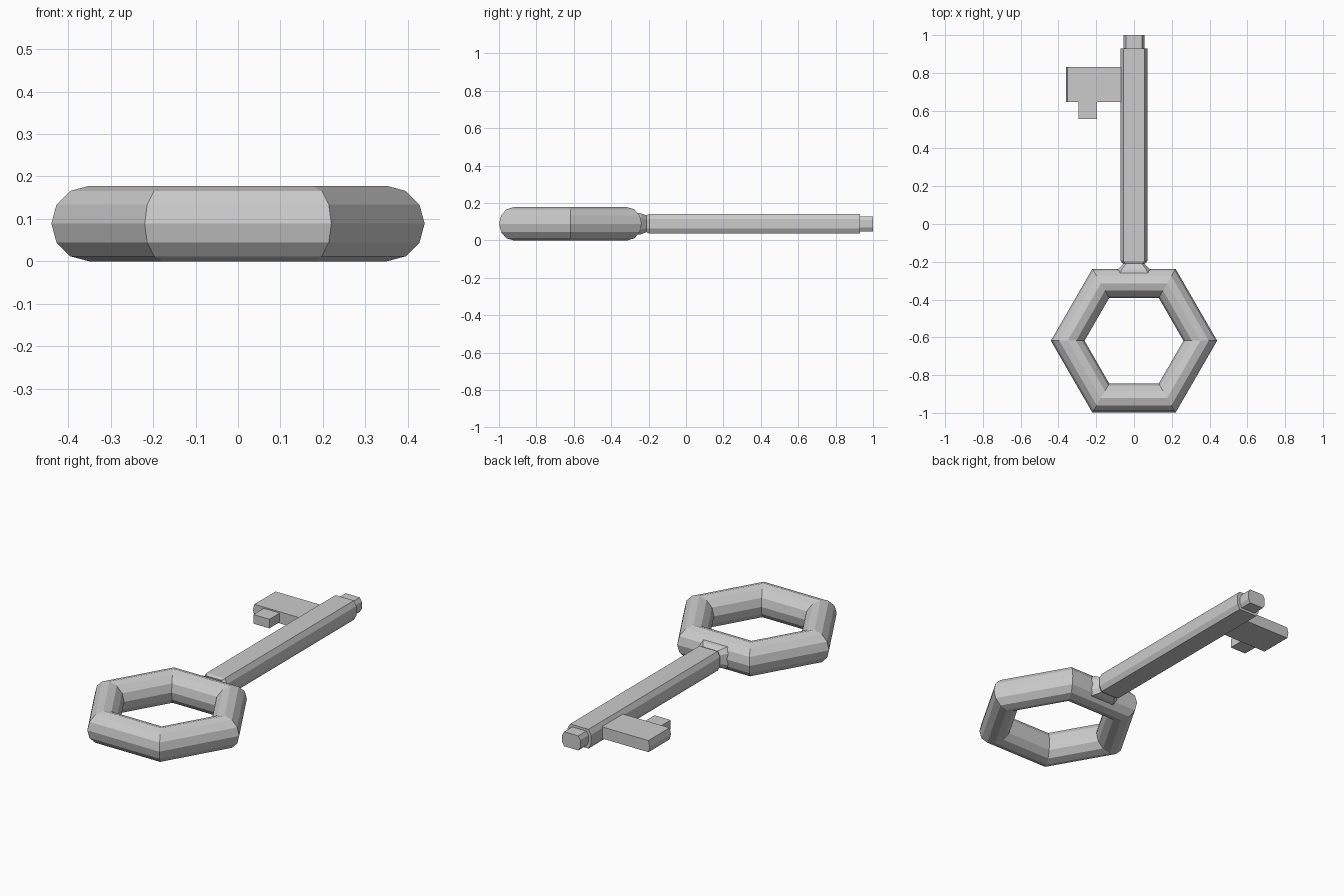
import bpy, bmesh, math

cube = bpy.data.objects.get("Cube")
if cube:
    bpy.data.objects.remove(cube, do_unlink=True)

MID = 0.089  # height of the key's centre plane

steel = bpy.data.materials.new("plain grey metal")
steel.use_nodes = True
GREY = (0.6, 0.6, 0.6, 1)
steel.diffuse_color = GREY
steel.node_tree.nodes["Principled BSDF"].inputs["Base Color"].default_value = GREY


def finish(name, bm):
    bmesh.ops.recalc_face_normals(bm, faces=bm.faces)
    mesh = bpy.data.meshes.new(name)
    bm.to_mesh(mesh)
    bm.free()
    mesh.materials.append(steel)
    obj = bpy.data.objects.new(name, mesh)
    bpy.context.collection.objects.link(obj)
    return obj


def octagon(w, h, cx, cz):
    """Half width w and half height h with corners cut by cx, cz."""
    quarter = [(w, h - cz), (w - cx, h)]
    left = [(-x, z) for x, z in reversed(quarter)]
    top = quarter + left
    return top + [(-x, -z) for x, z in top]


def loft(name, sections):
    """Skin a list of (y, outline) sections and cap both ends."""
    bm = bmesh.new()
    rings = [[bm.verts.new((x, y, MID + z)) for x, z in outline]
             for y, outline in sections]
    for a, b in zip(rings, rings[1:]):
        n = len(a)
        for i in range(n):
            j = (i + 1) % n
            bm.faces.new((a[i], a[j], b[j], b[i]))
    bm.faces.new(rings[0])
    bm.faces.new(rings[-1])
    return finish(name, bm)


# Six-sided ring handle with a twelve-sided tube
def ring_handle(centre_y, major, minor, sides=6, tube=12):
    bm = bmesh.new()
    grid = []
    for i in range(sides):
        a = math.tau * i / sides
        row = []
        for k in range(tube):
            t = math.tau * k / tube
            r = major + minor * math.cos(t)
            row.append(bm.verts.new((r * math.cos(a), centre_y + r * math.sin(a),
                                     MID + minor * math.sin(t))))
        grid.append(row)
    for i in range(sides):
        a, b = grid[i], grid[(i + 1) % sides]
        for k in range(tube):
            m = (k + 1) % tube
            bm.faces.new((a[k], b[k], b[m], a[m]))
    return finish("ring_handle", bm)


ring_handle(-0.618, 0.351, 0.089)

# Neck flaring from the shaft into the ring
narrow = octagon(0.05, 0.042, 0.013, 0.02)
loft("neck", [(-0.27, octagon(0.10, 0.06, 0.02, 0.025)),
              (-0.24, octagon(0.085, 0.056, 0.02, 0.025)),
              (-0.205, narrow), (-0.18, narrow)])

# Long shaft and its narrower tip
wide = octagon(0.071, 0.053, 0.015, 0.027)
loft("shaft", [(-0.21, octagon(0.06, 0.046, 0.013, 0.022)),
               (-0.195, wide), (0.93, wide)])
tip = octagon(0.055, 0.04, 0.012, 0.02)
loft("shaft_tip", [(0.92, tip), (1.0, tip)])

# Flat bit with a slightly pointed outer edge, and its tooth
bit = [(-0.05, 0.032), (-0.352, 0.032), (-0.36, 0), (-0.352, -0.032), (-0.05, -0.032)]
loft("bit", [(0.645, bit), (0.83, bit)])
tooth = [(-0.197, 0.025), (-0.295, 0.025), (-0.295, -0.025), (-0.197, -0.025)]
loft("bit_tooth", [(0.555, tooth), (0.66, tooth)])
